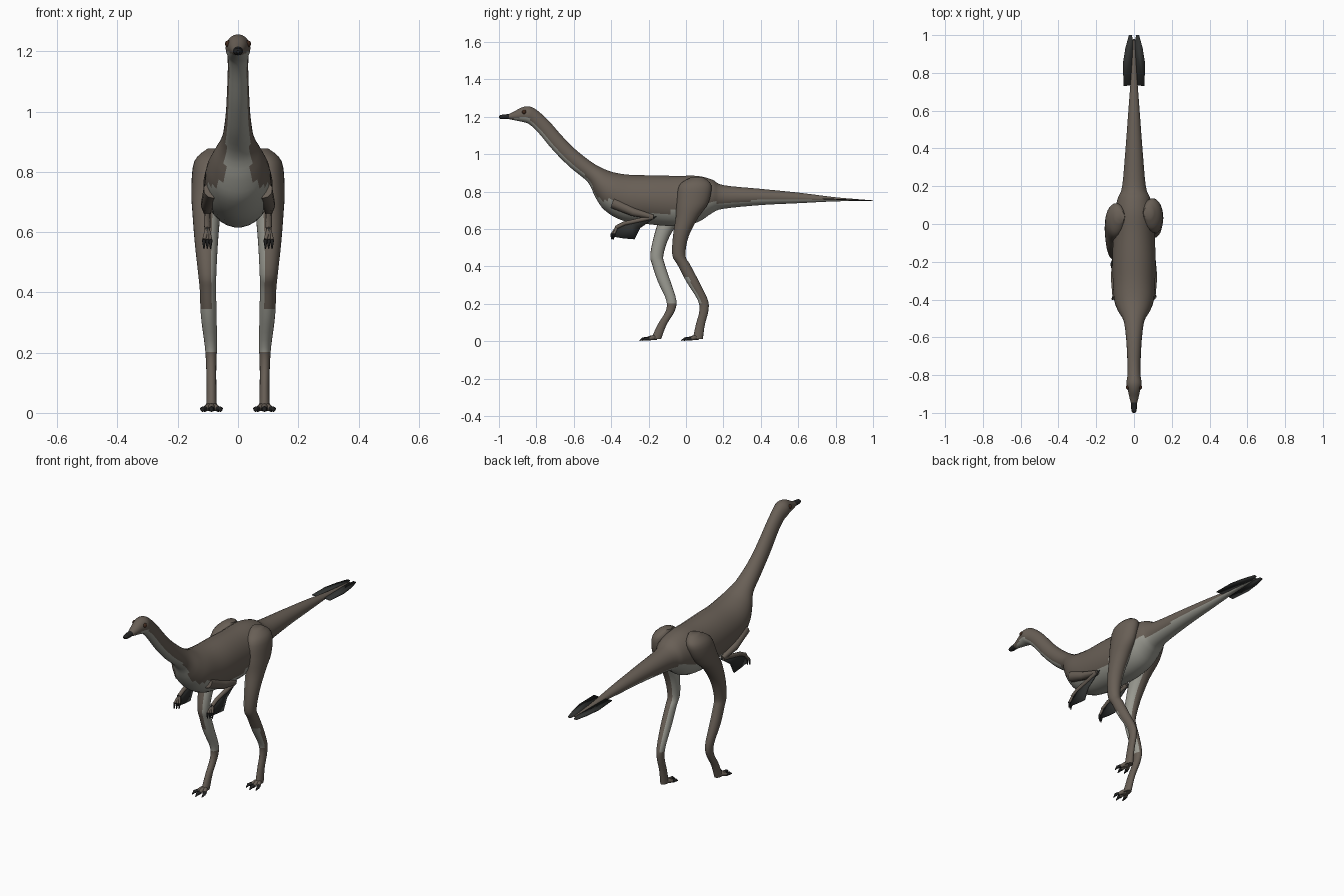
import bpy
import bmesh
from math import cos, sin, pi
from mathutils import Vector

if "Cube" in bpy.data.objects:
    bpy.data.objects.remove(bpy.data.objects["Cube"], do_unlink=True)

SEGMENTS = 28


def make_material(name, color):
    mat = bpy.data.materials.new(name)
    mat.use_nodes = True
    mat.diffuse_color = (*color, 1)
    mat.node_tree.nodes["Principled BSDF"].inputs["Base Color"].default_value = (*color, 1)
    return mat


brown = make_material("brown hide", (.14, .115, .093))
pale = make_material("pale underside", (.33, .33, .29))
feather = make_material("dark feather", (.03, .032, .031))
horn = make_material("black horn", (.016, .016, .016))
amber = make_material("dark eye", (.05, .022, .012))


def finish(name, bm, mats):
    bmesh.ops.recalc_face_normals(bm, faces=bm.faces)
    mesh = bpy.data.meshes.new(name)
    bm.to_mesh(mesh)
    bm.free()
    for mat in mats:
        mesh.materials.append(mat)
    obj = bpy.data.objects.new(name, mesh)
    bpy.context.collection.objects.link(obj)
    bpy.ops.object.select_all(action='DESELECT')
    obj.select_set(True)
    bpy.context.view_layer.objects.active = obj
    bpy.ops.object.shade_smooth_by_angle(angle=pi / 4)
    return obj


def smooth_stations(stations, steps=4):
    """Catmull-Rom interpolation of rows of numbers."""
    rows = [stations[0], *stations, stations[-1]]
    out = []
    for a, b, c, d in zip(rows, rows[1:], rows[2:], rows[3:]):
        for k in range(steps):
            t = k / steps
            out.append([q + .5 * t * (r - p + t * (2 * p - 5 * q + 4 * r - s
                        + t * (3 * (q - r) + s - p))) for p, q, r, s in zip(a, b, c, d)])
    return out + [list(stations[-1])]


def loft(name, rings, mats, rule=None):
    """Skin a list of closed rings; rule(ring, segment, centre, normal) is true for pale."""
    bm = bmesh.new()
    loops = [[bm.verts.new(p) for p in ring] for ring in rings]
    count = len(loops[0])
    cells = {}
    for i, (a, b) in enumerate(zip(loops, loops[1:])):
        for j in range(count):
            k = (j + 1) % count
            cells[bm.faces.new((a[j], a[k], b[k], b[j]))] = (i, j)
    bm.faces.new(loops[0])
    bm.faces.new(loops[-1])
    bmesh.ops.recalc_face_normals(bm, faces=bm.faces)
    if rule:
        for face, (i, j) in cells.items():
            face.material_index = int(rule(i, j, face.calc_center_median(), face.normal))
    return finish(name, bm, mats)


def upright_ring(yt, zt, yb, zb, width):
    """Ellipse across x, hung between a top point and a bottom point."""
    top, bottom = Vector((0, yt, zt)), Vector((0, yb, zb))
    mid, up = (top + bottom) / 2, (top - bottom) / 2
    angles = [2 * pi * (j + .5) / SEGMENTS for j in range(SEGMENTS)]
    return [mid + up * cos(a) + Vector((width * sin(a), 0, 0)) for a in angles]


def tube(name, path, radii, mat, sides=10):
    path = [Vector(p) for p in path]
    rings = []
    for i, p in enumerate(path):
        axis = path[min(i + 1, len(path) - 1)] - path[max(i - 1, 0)]
        frame = axis.to_track_quat('Z', 'X')
        rings.append([p + frame @ Vector((radii[i] * cos(2 * pi * j / sides),
                      radii[i] * sin(2 * pi * j / sides), 0)) for j in range(sides)])
    return loft(name, rings, [mat])


def plate(name, points):
    bm = bmesh.new()
    bm.faces.new([bm.verts.new(p) for p in points])
    obj = finish(name, bm, [feather])
    solid = obj.modifiers.new("thickness", 'SOLIDIFY')
    solid.thickness = .005
    solid.offset = 0


# Head, neck, trunk and tail: top y z, bottom y z, half width, pale limit
trunk = smooth_stations([
    (-.95, 1.214, -.95, 1.188, .016, -1),
    (-.92, 1.228, -.92, 1.182, .024, -.6),
    (-.88, 1.25, -.88, 1.174, .033, -.4),
    (-.84, 1.256, -.85, 1.166, .041, -.4),
    (-.8, 1.238, -.825, 1.15, .036, -.5),
    (-.735, 1.18, -.785, 1.11, .034, -.5),
    (-.66, 1.095, -.71, 1.02, .037, -.5),
    (-.59, 1.025, -.62, .93, .042, -.5),
    (-.5, .955, -.525, .85, .055, -.7),
    (-.43, .918, -.485, .77, .085, -.85),
    (-.37, .9, -.435, .7, .105, -.4),
    (-.29, .89, -.34, .645, .112, -.5),
    (-.18, .888, -.2, .625, .115, -.55),
    (-.05, .885, -.05, .615, .11, -.4),
    (.06, .885, .06, .635, .105, -.4),
    (.14, .865, .14, .685, .085, -.4),
    (.2, .835, .2, .708, .063, -.5),
    (.4, .815, .4, .728, .045, -.4),
    (.6, .795, .6, .738, .03, -.3),
    (.8, .77, .8, .748, .015, -.2),
    (.98, .755, .98, .75, .004, -.1)])
loft("body", [upright_ring(*s[:5]) for s in trunk], [brown, pale],
     lambda i, j, c, n: cos(2 * pi * (j + 1) / SEGMENTS) < trunk[i][5])

# Beak
beak = smooth_stations([
    (-.94, 1.217, -.94, 1.188, .017), (-.965, 1.213, -.965, 1.187, .016),
    (-.99, 1.21, -.99, 1.188, .013), (-1, 1.203, -1, 1.194, .006)])
loft("beak", [upright_ring(*s) for s in beak], [horn])

# Leg rows: height, depth radius, x offset, x radius, then y of left and right leg
LEG = [
    (.878, .03, .075, .025, .06, .04), (.835, .085, .095, .05, .05, .025),
    (.74, .085, .105, .05, .035, -.015), (.66, .06, .105, .046, .005, -.08),
    (.56, .042, .105, .038, -.028, -.13), (.46, .035, .102, .03, -.038, -.156),
    (.41, .034, .1, .027, -.012, -.147), (.32, .034, .097, .026, .035, -.117),
    (.22, .027, .09, .02, .09, -.079), (.16, .024, .089, .017, .095, -.085),
    (.09, .024, .088, .016, .077, -.127), (.012, .027, .088, .018, .063, -.16)]

for side, label, column in ((1, "left", 4), (-1, "right", 5)):
    rings = []
    for row in smooth_stations(LEG):
        z, ry, x, rx = row[:4]
        rings.append([Vector((side * x + rx * cos(2 * pi * j / SEGMENTS),
                              row[column] + ry * sin(2 * pi * j / SEGMENTS), z))
                      for j in range(SEGMENTS)])

    def leg_is_pale(i, j, c, n):
        inner = n.x * side < -.45 and .2 < c.z < .72
        shin = n.y < -.25 and .2 < c.z < .35
        return inner or shin

    loft(label + "_leg", rings, [brown, pale], leg_is_pale)

    # Toes and claws
    heel = LEG[-1][column]
    for k, name in ((-1, "inner"), (0, "middle"), (1, "outer")):
        x0, reach = side * .088, .052 - .014 * abs(k)
        x1, x2 = x0 + k * side * .022, x0 + k * side * .03
        knuckle = (x1, heel - reach, .013)
        tube(f"{label}_{name}_toe", [(x0, heel, .02), ((x0 + x1) / 2, heel - reach / 2, .019), knuckle],
             [.014, .012, .009], brown)
        tube(f"{label}_{name}_claw", [knuckle, (x2, heel - reach - .018, .013),
             (x2, heel - reach - .036, .004)], [.01, .008, .002], horn)

    # Folded arm
    x = side * .102
    elbow, wrist = (x, -.175, .664), (x, -.33, .63)
    tube(label + "_upper_arm", [(side * .085, -.39, .74), (x, -.28, .69), elbow], [.03, .022, .012], brown)
    tube(label + "_forearm", [elbow, wrist, (x, -.375, .608)], [.012, .011, .01], brown)
    for k in (-1, 0, 1):
        tip = (x + k * .011, -.39 + k * .006, .575)
        tube(f"{label}_finger_{k + 2}", [(x, -.37, .61), tip], [.008, .006], brown, 8)
        tube(f"{label}_finger_claw_{k + 2}", [tip, (tip[0], tip[1] - .004, .545)], [.007, .002], horn, 8)

    # Arm and tail feathers
    plate(label + "_arm_feathers", [(x, y, z) for y, z in (
        (-.155, .668), (-.3, .646), (-.38, .612), (-.395, .56), (-.335, .55), (-.275, .545), (-.245, .605))])
    plate(label + "_tail_feathers", [(side * a, b, .762 - .04 * (b - .73)) for a, b in (
        (.008, .735), (.055, .73), (.059, .85), (.046, .93), (.027, 1), (.011, 1), (.002, .95))])

    # Eye
    bm = bmesh.new()
    bmesh.ops.create_uvsphere(bm, u_segments=16, v_segments=10, radius=.012)
    bmesh.ops.translate(bm, verts=bm.verts, vec=(side * .031, -.865, 1.225))
    finish(label + "_eye", bm, [amber])
